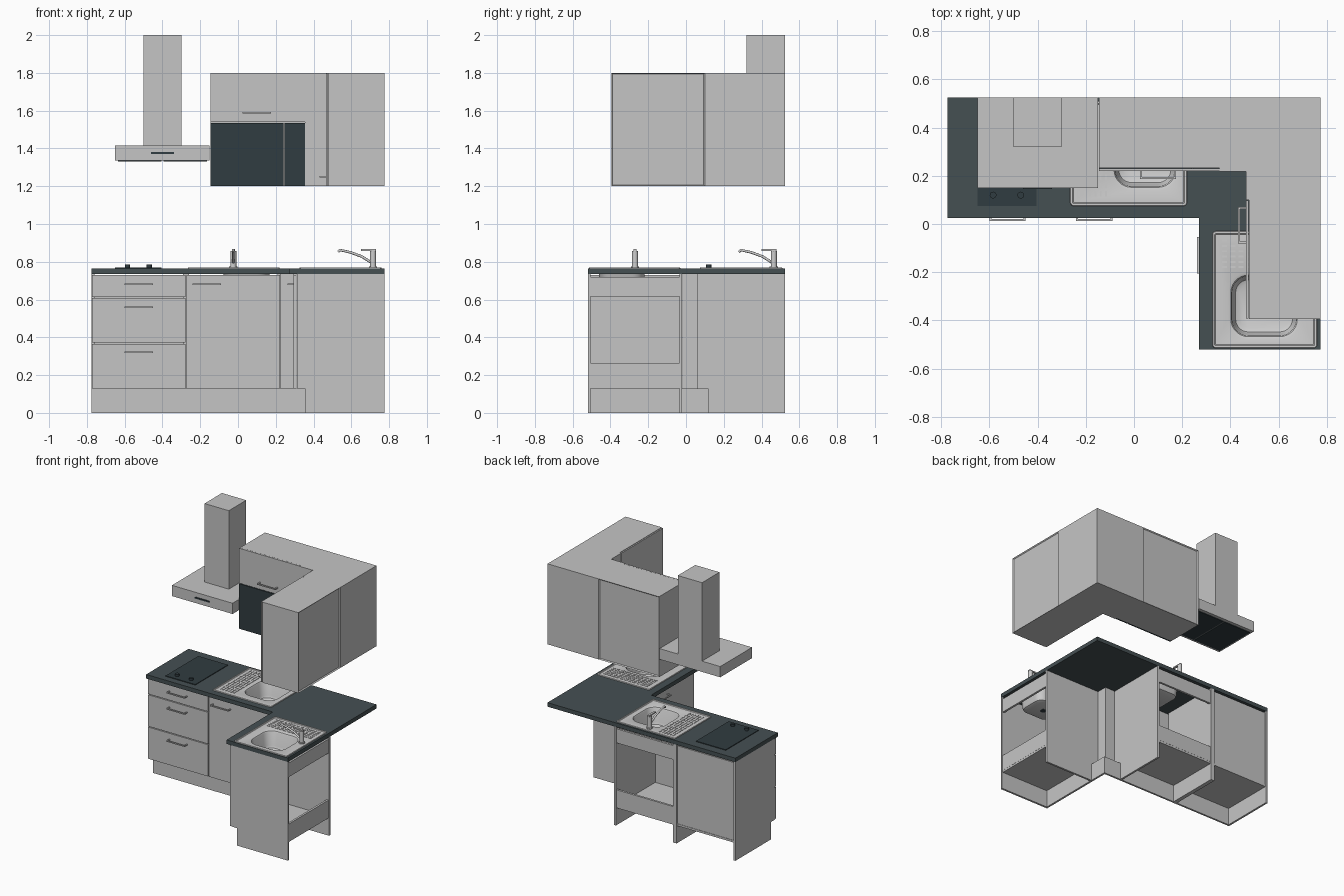
import bpy, bmesh, math
from mathutils import Matrix, Vector

cube = bpy.data.objects.get("Cube")
if cube:
    bpy.data.objects.remove(cube)


def material(name, r, g, b):
    m = bpy.data.materials.new(name)
    m.use_nodes = True
    m.diffuse_color = (r, g, b, 1)
    m.node_tree.nodes["Principled BSDF"].inputs["Base Color"].default_value = (r, g, b, 1)
    return m


panel = material("light_grey_panel", .56, .56, .56)
steel = material("brushed_steel", .62, .62, .62)
slate = material("slate_worktop", .06, .08, .086)
glass = material("dark_glass", .03, .045, .052)

HERE = Matrix.Identity(4)
# Maps a (y, z) profile extruded along its normal onto the x axis
SIDEWAYS = Matrix(((0, 0, 1, 0), (1, 0, 0, 0), (0, 1, 0, 0), (0, 0, 0, 1)))


def finish(name, bm, mat, place=HERE, smooth=False):
    bmesh.ops.recalc_face_normals(bm, faces=bm.faces)
    mesh = bpy.data.meshes.new(name)
    bm.to_mesh(mesh)
    bm.free()
    mesh.transform(place)
    mesh.materials.append(mat)
    obj = bpy.data.objects.new(name, mesh)
    bpy.context.collection.objects.link(obj)
    if smooth:
        bpy.ops.object.select_all(action='DESELECT')
        obj.select_set(True)
        bpy.context.view_layer.objects.active = obj
        bpy.ops.object.shade_smooth_by_angle(angle=math.radians(35))
    return obj


def add_box(bm, x, y, z):
    size = Vector((x[1] - x[0], y[1] - y[0], z[1] - z[0]))
    centre = Vector((sum(x), sum(y), sum(z))) / 2
    bmesh.ops.create_cube(bm, size=1, matrix=Matrix.Translation(centre) @ Matrix.Diagonal(size).to_4x4())


def boxes(name, mat, parts, place=HERE):
    bm = bmesh.new()
    for part in parts:
        add_box(bm, *part)
    return finish(name, bm, mat, place)


def box(name, mat, x, y, z, place=HERE):
    return boxes(name, mat, [(x, y, z)], place)


def prism(name, mat, points, low, high, place=HERE):
    bm = bmesh.new()
    face = bm.faces.new([bm.verts.new((a, b, low)) for a, b in points])
    grown = bmesh.ops.extrude_face_region(bm, geom=[face])["geom"]
    bmesh.ops.translate(bm, vec=(0, 0, high - low), verts=[v for v in grown if isinstance(v, bmesh.types.BMVert)])
    return finish(name, bm, mat, place)


def cylinder(name, mat, x, y, z, radius, place=HERE):
    bm = bmesh.new()
    bmesh.ops.create_cone(bm, cap_ends=True, segments=24, radius1=radius, radius2=radius,
                          depth=z[1] - z[0], matrix=Matrix.Translation((x, y, sum(z) / 2)))
    return finish(name, bm, mat, place, smooth=True)


def handle(name, x, front, z, place=HERE):
    half, t, reach = .075, .004, front - .033
    parts = [((x - half, x + half), (reach, reach + 2 * t), (z - t, z + t))]
    for end in (x - half + t, x + half - t):
        parts.append(((end - t, end + t), (reach, front), (z - t, z + t)))
    boxes(name, steel, parts, place)


def rounded_ring(bm, x, y, radius, z, inset=0):
    r = max(radius - inset, .002)
    ring = []
    corners = [(x[1], y[1], -1, -1), (x[0], y[1], 1, -1), (x[0], y[0], 1, 1), (x[1], y[0], -1, 1)]
    for quarter, (cx, cy, sx, sy) in enumerate(corners):
        for step in range(8):
            a = (quarter + step / 7) * math.pi / 2
            ring.append(bm.verts.new((cx + sx * (inset + r) + r * math.cos(a),
                                      cy + sy * (inset + r) + r * math.sin(a), z)))
    return ring


# Base carcasses: local x is the width, the wall is y = 0, the front faces -y
def base_carcass(name, place, closed_back):
    half, t = .25, .015
    profile = [(0, 0), (-.42, 0), (-.42, .13), (-.463, .13), (-.463, .735), (0, .735)]
    for side, low in (("left", half - t), ("right", -half)):
        prism(f"{name}_{side}_side", panel, profile, low, low + t, place @ SIDEWAYS)
    inner = (t - half, half - t)
    box(name + "_bottom", panel, inner, (-.463, -.005), (.13, .145), place)
    if closed_back:
        box(name + "_back", panel, inner, (-.02, -.008), (.145, .725), place)
    else:
        box(name + "_upper_rail", panel, inner, (-.02, -.004), (.615, .72), place)
        box(name + "_lower_rail", panel, inner, (-.02, -.004), (.145, .265), place)


FRONT = (-.48, -.465)
WIDE = (-.247, .247)


# Inset sink with bowl on one side and ribbed drainer on the other
def sink(name, place):
    tray = ((-.24, .245), (-.45, -.015), .015)
    bowl = ((-.07, .21), (-.385, -.085), .085)
    bm = bmesh.new()
    rings = [rounded_ring(bm, *tray, z, inset) for z, inset in
             ((.765, 0), (.771, .002), (.771, .01), (.767, .014))]
    rings += [rounded_ring(bm, *bowl, z, inset) for z, inset in
              ((.767, 0), (.763, .012), (.755, .017), (.66, .025), (.645, .032), (.638, .05))]
    for a, b in zip(rings, rings[1:]):
        for i in range(len(a)):
            j = (i + 1) % len(a)
            bm.faces.new((a[i], a[j], b[j], b[i]))
    bm.faces.new(rings[-1])
    finish(name + "_basin", bm, steel, place, smooth=True)
    cylinder(name + "_drain", glass, .07, -.235, (.637, .641), .022, place)
    ribs = []
    for column in range(6):
        for row in range(11):
            x, y = -.205 + column * .022, -.41 + row * .034
            ribs.append(((x, x + .008), (y, y + .022), (.766, .77)))
    boxes(name + "_drainer_ribs", steel, ribs, place)


def tap(name, place):
    cylinder(name + "_foot", steel, 0, -.06, (.766, .775), .022, place)
    cylinder(name + "_body", steel, 0, -.06, (.77, .858), .016, place)
    box(name + "_lever", steel, (-.008, .008), (-.125, -.045), (.858, .867), place)
    curve = bpy.data.curves.new(name + "_spout", 'CURVE')
    curve.dimensions = '3D'
    curve.bevel_depth = .007
    curve.use_fill_caps = True
    path = [(-.06, .79), (-.12, .828), (-.18, .85), (-.235, .862), (-.245, .852)]
    spline = curve.splines.new('POLY')
    spline.points.add(len(path) - 1)
    for point, (y, z) in zip(spline.points, path):
        point.co = (0, y, z, 1)
    curve.materials.append(steel)
    obj = bpy.data.objects.new(name + "_spout", curve)
    obj.matrix_world = place
    bpy.context.collection.objects.link(obj)


# Worktop
worktop = prism("worktop", slate, [(-.775, .525), (-.775, .025), (.27, .025), (.27, -.52), (.775, -.52), (.775, .525)],
                .735, .765)

# Two identical sink units, one on each arm
back_unit = Matrix.Translation((-.025, .525, 0))
side_unit = Matrix.Translation((.775, -.27, 0)) @ Matrix.Rotation(-math.pi / 2, 4, 'Z')
for name, place in (("back_sink", back_unit), ("side_sink", side_unit)):
    base_carcass(name + "_cabinet", place, False)
    box(name + "_door", panel, WIDE, FRONT, (.13, .73), place)
    handle(name + "_door_handle", -.14, FRONT[0], .68, place)
    sink(name, place)
    tap(name + "_tap", place)
    # Opening for the bowl through the worktop
    cutter = box("bowl_cutter", slate, (-.068, .208), (-.383, -.087), (.7, .8), place)
    cutter.hide_render = True
    cut = worktop.modifiers.new("bowl_opening", 'BOOLEAN')
    cut.object = cutter
    cut.solver = 'EXACT'
    bpy.context.view_layer.objects.active = worktop
    bpy.ops.object.modifier_apply(modifier=cut.name)
    bpy.data.objects.remove(cutter)

# Drawer unit
drawers = Matrix.Translation((-.525, .525, 0))
base_carcass("drawer_cabinet", drawers, True)
for name, z, grip in (("bottom", (.13, .366), .32), ("middle", (.372, .607), .56), ("top", (.613, .73), .68)):
    box(name + "_drawer_front", panel, WIDE, FRONT, z, drawers)
    handle(name + "_drawer_handle", 0, FRONT[0], grip, drawers)

# Corner fillers and plinths
boxes("corner_filler", panel, [((.226, .295), (.047, .06), (.13, .735)), ((.295, .31), (-.019, .06), (.13, .735))])
box("back_plinth", panel, (-.775, .355), (.106, .12), (0, .13))
box("side_plinth", panel, (.355, .37), (-.52, .12), (0, .13))

# Hob
box("hob", glass, (-.65, -.405), (.075, .46), (.764, .77))
for x in (-.585, -.47):
    cylinder("hob_knob", glass, x, .12, (.769, .786), .014)

# Extractor hood
box("hood_canopy", panel, (-.65, -.15), (.15, .525), (1.335, 1.415))
box("hood_chimney", panel, (-.5, -.3), (.32, .525), (1.415, 2))
box("hood_switches", glass, (-.46, -.34), (.145, .151), (1.37, 1.381))
for x in (-.635, -.395):
    box("hood_filter", glass, (x, x + .23), (.17, .5), (1.33, 1.336))


# Wall cabinets, with the back panel set in
def wall_cabinet(name, x, y, back):
    bm = bmesh.new()
    add_box(bm, x, y, (1.2, 1.8))
    bm.normal_update()
    face = max(bm.faces, key=lambda f: f.normal.dot(back))
    bmesh.ops.inset_region(bm, faces=[face], thickness=.01)
    bmesh.ops.translate(bm, vec=back * -.008, verts=face.verts)
    finish(name, bm, panel)


wall_cabinet("back_wall_cabinet", (-.145, .355), (.232, .525), Vector((0, 1, 0)))
wall_cabinet("side_wall_cabinet", (.477, .775), (-.395, .1), Vector((1, 0, 0)))
prism("corner_wall_cabinet", panel, [(.355, .525), (.355, .217), (.465, .217), (.465, .1), (.775, .1), (.775, .525)],
      1.2, 1.8)
box("flap_door", panel, (-.145, .354), (.22, .231), (1.54, 1.8))
handle("flap_door_handle", .1, .22, 1.59)
box("side_wall_door", panel, (.465, .475), (-.393, .097), (1.202, 1.798))
handle("side_wall_door_handle", 0, 0, 1.25,
       Matrix.Translation((.465, -.005, 0)) @ Matrix.Rotation(-math.pi / 2, 4, 'Z'))

# Built-in microwave
box("microwave_door", glass, (-.145, .24), (.22, .233), (1.2, 1.535))
box("microwave_controls", glass, (.246, .354), (.22, .233), (1.2, 1.535))
